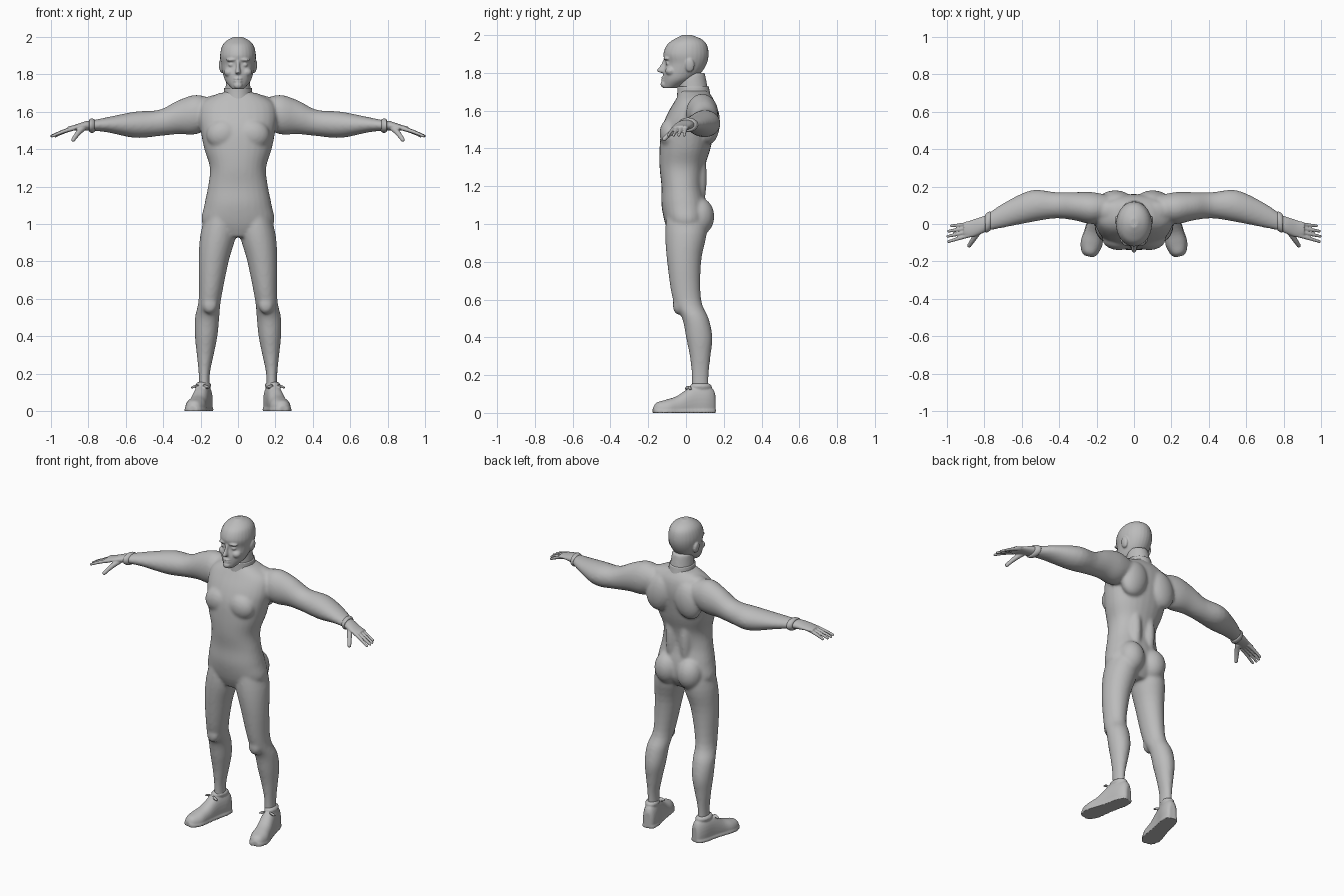
import bpy, bmesh
from math import sin, cos, pi, radians, copysign
from mathutils import Matrix, Vector

default_cube = bpy.data.objects.get("Cube")
if default_cube:
    bpy.data.objects.remove(default_cube, do_unlink=True)

# One matte colour for everything
shade = (.5, .5, .5, 1)
grey = bpy.data.materials.new("matte grey")
grey.use_nodes = True
grey.diffuse_color = shade
surface = grey.node_tree.nodes["Principled BSDF"]
surface.inputs["Base Color"].default_value = shade
surface.inputs["Roughness"].default_value = .7


def blend(rows, steps=4):
    """Interpolate smoothly between the stations of a loft."""
    smooth_rows = []
    last = len(rows) - 1
    for i in range(last):
        before, start, end, after = (rows[min(max(i + k, 0), last)] for k in (-1, 0, 1, 2))
        for step in range(steps):
            t = step / steps
            row = []
            for p, q, r, s in zip(before, start, end, after):
                cubic = 3 * (q - r) + s - p
                square = 2 * p - 5 * q + 4 * r - s
                row.append(q + t * (r - p + t * (square + t * cubic)) / 2)
            smooth_rows.append(row)
    return smooth_rows + [list(rows[-1])]


def loft(bm, axis, rows, power=2, sides=28):
    """Closed skin; each row is a position, then low and high bounds on both other axes."""
    rings = []
    for along, u_low, u_high, v_low, v_high in blend(rows):
        ring = []
        for k in range(sides):
            angle = 2 * pi * k / sides
            across, up = (copysign(abs(f) ** (2 / power), f) for f in (cos(angle), sin(angle)))
            u = (u_low + u_high + across * (u_high - u_low)) / 2
            v = (v_low + v_high + up * (v_high - v_low)) / 2
            corner = {"x": (along, u, v), "y": (u, along, v), "z": (u, v, along)}[axis]
            ring.append(bm.verts.new(corner))
        rings.append(ring)
    for lower, upper in zip(rings, rings[1:]):
        for k in range(sides):
            bm.faces.new((lower[k - 1], lower[k], upper[k], upper[k - 1]))
    bm.faces.new(rings[0])
    bm.faces.new(rings[-1])


def column(rows, grow=0):
    """Turn rows of height, half width, front, back into symmetric loft rows."""
    return [(z, -half - grow, half + grow, front - grow, back + grow) for z, half, front, back in rows]


def ball(bm, centre, radii, tilt=0):
    place = Matrix.Translation(centre) @ Matrix.Rotation(radians(tilt), 4, "Y") @ Matrix.Diagonal((*radii, 1))
    bmesh.ops.create_uvsphere(bm, u_segments=24, v_segments=16, radius=1, matrix=place)


def finger(bm, root, tip, radius, count=16):
    """Tapering chain of balls that sags toward the tip."""
    for k in range(count):
        t = k / (count - 1)
        x, y, z = Vector(root).lerp(Vector(tip), t)
        sag = (t - t * t) * radius
        ball(bm, (x, y, z + sag), [radius * (1 - t / 3)] * 3)


def mirror(bm):
    copied = bmesh.ops.duplicate(bm, geom=bm.verts[:] + bm.edges[:] + bm.faces[:])["geom"]
    for item in copied:
        if isinstance(item, bmesh.types.BMVert):
            item.co.x *= -1


def finish(name, bm, voxel=None, soften=4):
    """Make the object and, given a voxel size, fuse its parts into one soft skin."""
    bmesh.ops.recalc_face_normals(bm, faces=bm.faces[:])
    mesh = bpy.data.meshes.new(name)
    bm.to_mesh(mesh)
    bm.free()
    mesh.materials.append(grey)
    mesh.shade_smooth()
    part = bpy.data.objects.new(name, mesh)
    bpy.context.collection.objects.link(part)
    if voxel:
        fuse = part.modifiers.new("fuse", "REMESH")
        fuse.mode = "VOXEL"
        fuse.voxel_size = voxel
        fuse.use_smooth_shade = True
        smooth = part.modifiers.new("soften", "SMOOTH")
        smooth.factor = .5
        smooth.iterations = soften


# Body: one leg, one arm and paired muscles, mirrored before the torso is added
body = bmesh.new()
leg = [(1.08, .03, .16, -.1, .11), (.95, .01, .2, -.11, .11), (.8, .05, .21, -.1, .08),
       (.6, .09, .21, -.07, .08), (.5, .1, .23, -.02, .12), (.4, .11, .23, 0, .14),
       (.3, .13, .22, .02, .13), (.2, .15, .21, .03, .12), (.1, .15, .21, .03, .12)]
loft(body, "z", leg)
arm = [(.12, .03, .15, 1.53, 1.66), (.22, 0, .17, 1.48, 1.69), (.32, .02, .17, 1.48, 1.66),
       (.42, .03, .17, 1.47, 1.61), (.55, .01, .18, 1.46, 1.6), (.7, -.02, .11, 1.49, 1.57),
       (.8, -.04, .04, 1.5, 1.55)]
loft(body, "x", arm)
pectoral, shoulder_blade, buttock = (.08, -.08, 1.48), (.1, .12, 1.54), (.08, .07, 1.04)
knee, lower_back, trapezius = (.15, -.04, .57), (.05, .06, 1.25), (.12, .07, 1.66)
ball(body, pectoral, (.09, .06, .08), tilt=15)
ball(body, shoulder_blade, (.09, .06, .12), tilt=-15)
ball(body, buttock, (.08, .08, .1))
ball(body, knee, (.04, .03, .05))
ball(body, lower_back, (.04, .05, .2))
ball(body, trapezius, (.1, .05, .03), tilt=12)
mirror(body)
torso = [(.93, .08, -.08, .07), (1, .19, -.11, .11), (1.1, .18, -.13, .11), (1.2, .16, -.13, .09),
         (1.3, .15, -.14, .1), (1.4, .18, -.14, .13), (1.5, .2, -.13, .15), (1.58, .21, -.1, .16),
         (1.65, .19, -.06, .15), (1.7, .1, -.03, .12)]
loft(body, "z", column(torso), power=2.2)
neck = [(1.6, .08, -.05, .14), (1.7, .07, -.04, .12), (1.8, .06, -.04, .1)]
loft(body, "z", column(neck))
finish("body", body, voxel=.009, soften=7)

# High collar following the neck
collar = bmesh.new()
loft(collar, "z", column(blend(neck)[2:6], grow=.006))
finish("collar", collar)

# Head: paired features, then skull, nose, lips and chin
head = bmesh.new()
ear, eye, brow, cheek = (.09, .02, 1.84), (.036, -.095, 1.85), (.03, -.1, 1.877), (.045, -.08, 1.81)
ball(head, ear, (.012, .025, .036), tilt=8)
ball(head, eye, (.016, .014, .011))
ball(head, brow, (.034, .02, .009), tilt=4)
ball(head, cheek, (.03, .03, .025))
mirror(head)
skull = [(1.72, .03, -.12, -.05), (1.76, .065, -.12, .03), (1.8, .08, -.12, .08), (1.85, .09, -.11, .11),
         (1.9, .096, -.12, .12), (1.95, .085, -.1, .11), (1.98, .06, -.06, .08), (2, .02, -.02, .03)]
loft(head, "z", column(skull))
nose = [(1.8, .01, -.13, -.09), (1.81, .015, -.155, -.09), (1.84, .01, -.135, -.09), (1.88, .01, -.115, -.09)]
loft(head, "z", column(nose))
for lip_height in (1.763, 1.776):
    ball(head, (0, -.115, lip_height), (.024, .016, .006))
ball(head, (0, -.115, 1.74), (.024, .02, .02))
finish("head", head, voxel=.005)

# Hands: palm, four drooping fingers and a thumb
hands = bmesh.new()
palm = [(.77, -.03, .05, 1.5, 1.55), (.81, -.05, .04, 1.5, 1.55), (.87, -.07, .02, 1.5, 1.53),
        (.91, -.06, .01, 1.5, 1.52)]
loft(hands, "x", palm)
for i in range(4):
    root_y = -.02 * i
    reach = .995 - .005 * (i - 2) ** 2
    finger(hands, (.88, root_y, 1.51), (reach, root_y * 1.4 - .01, 1.47), radius=.012)
finger(hands, (.83, -.04, 1.51), (.88, -.115, 1.45), radius=.017)
mirror(hands)
finish("hands", hands, voxel=.004, soften=3)

# Wristbands: rounded rings that lean with the forearm
bands = bmesh.new()
band_rows = []
for k in range(7):
    angle = pi * k / 6
    offset = -.015 * cos(angle)
    radius = .03 + .008 * sin(angle)
    middle = .01 - offset / 2
    band_rows.append((.78 + offset, middle - radius - .015, middle + radius + .015, 1.525 - radius, 1.525 + radius))
loft(bands, "x", band_rows)
mirror(bands)
finish("wristbands", bands)

# Shoes: upper, wider sole, padded opening and lace bow, flattened below and turned outward
shoes = bmesh.new()
upper = [(-.18, .02, .03), (-.16, .04, .055), (-.11, .055, .07), (-.05, .05, .09), (.03, .045, .14),
         (.1, .045, .145), (.14, .035, .13), (.155, .02, .1)]
loft(shoes, "y", [(y, -half, half, -.04, top) for y, half, top in upper], power=2.3)
loft(shoes, "y", [(y, -half - .004, half + .004, -.025, .025) for y, half, top in upper], power=4)
opening = [(.11, .03, .03, .13), (.14, .04, .02, .137), (.155, .03, .03, .125)]
loft(shoes, "z", column(opening))
for side in (-1, 1):
    ball(shoes, (side * .034, .01, .132), (.024, .01, .007), tilt=side * 25)
for vert in shoes.verts:
    vert.co.z = max(vert.co.z, 0)
heel = Vector((0, .1, 0))
turn = Matrix.Translation(heel + Vector((.18, 0, 0))) @ Matrix.Rotation(radians(13), 4, "Z")
bmesh.ops.transform(shoes, matrix=turn @ Matrix.Translation(-heel), verts=shoes.verts[:])
mirror(shoes)
finish("shoes", shoes, voxel=.005, soften=3)
